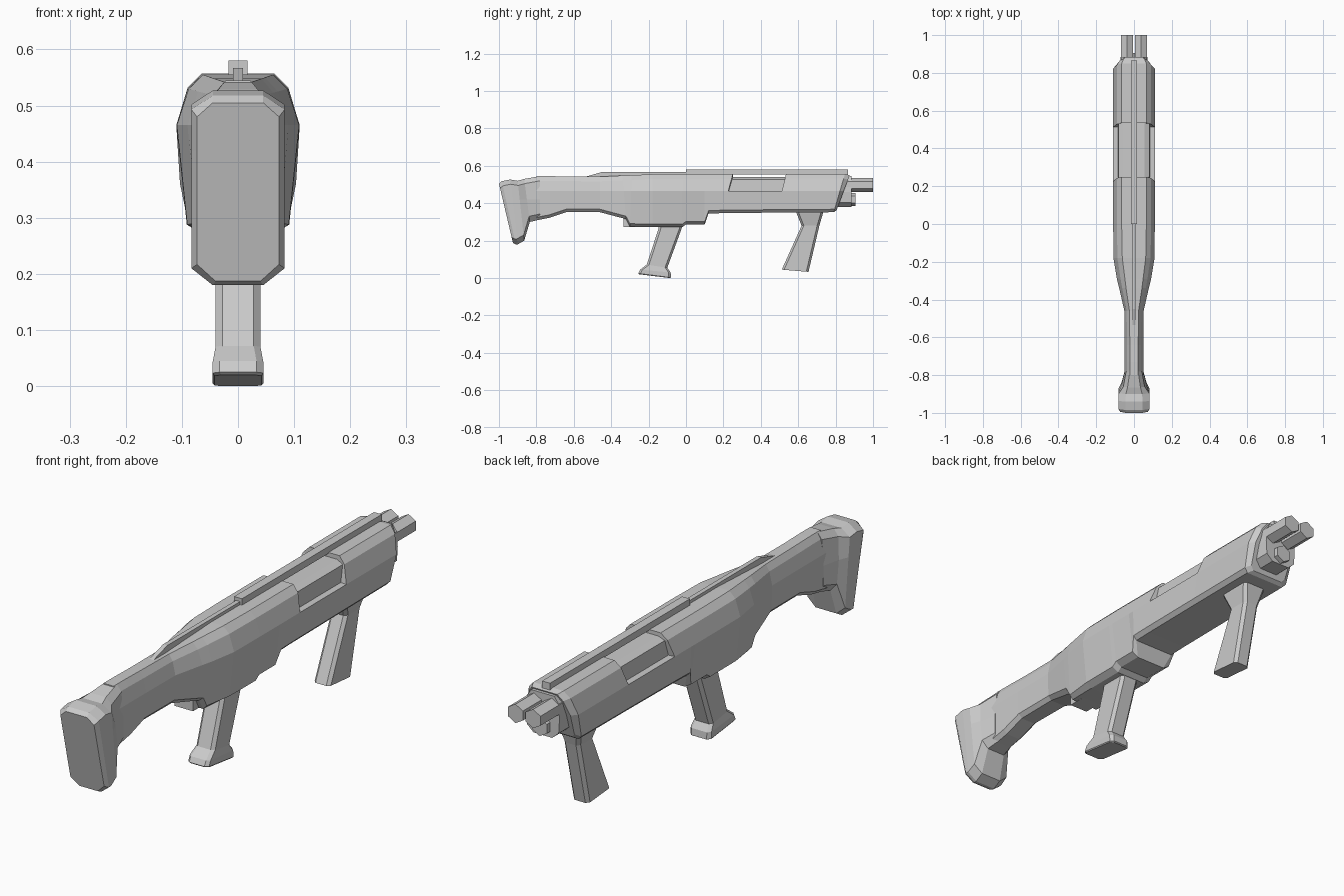
import bpy, bmesh, math


def loft(name, rings):
    """Skin a list of equal-length closed rings and cap both ends."""
    bm = bmesh.new()
    vs = [[bm.verts.new(p) for p in r] for r in rings]
    n = len(rings[0])
    for a, b in zip(vs, vs[1:]):
        for i in range(n):
            j = (i + 1) % n
            bm.faces.new((a[i], a[j], b[j], b[i]))
    bm.faces.new(vs[0])
    bm.faces.new(vs[-1])
    bmesh.ops.remove_doubles(bm, verts=bm.verts, dist=1e-5)
    bmesh.ops.recalc_face_normals(bm, faces=bm.faces)
    me = bpy.data.meshes.new(name)
    bm.to_mesh(me)
    bm.free()
    ob = bpy.data.objects.new(name, me)
    bpy.context.collection.objects.link(ob)
    return ob


def section(yb, yt, zt, zb, w, wt, wb, inner=None, f=0.55, sh=0.025, zm=0.465, low=0.94, lo=0.016):
    """Mirrored body cross-section; y leans from yb (bottom) to yt (top)."""
    wi = inner or w
    sx = inner - 0.003 if inner else wt + (w - wt) * f
    sz = zt - (0.012 if inner else sh)
    half = [(wt, zt), (sx, sz), (wi, zm), (w, zm), (w * low, zb + lo), (wb, zb)]
    full = half + [(-x, z) for x, z in reversed(half)]
    return [(x, yb + (yt - yb) * (z - zb) / (zt - zb), z) for x, z in full]


def grip_ring(yr, yf, zr, zf, w, c=0.012):
    """Chamfered rectangle seen from above, tilted from zr (rear) to zf (front)."""
    pts = [(w - c, yr), (w, yr + c), (w, yf - c), (w - c, yf),
           (c - w, yf), (-w, yf - c), (-w, yr + c), (c - w, yr)]
    return [(x, y, zr + (zf - zr) * (y - yr) / (yf - yr)) for x, y in pts]


def box(name, x, y0, y1, z0, z1, rear_slope=0.0):
    return loft(name, [[(s * x, y0, z0), (s * x, y0 + rear_slope, z1),
                        (s * x, y1, z1), (s * x, y1, z0)] for s in (-1, 1)])


def hex_tube(name, x, z, r, y0, y1):
    return loft(name, [[(x + r * math.sin(k * math.pi / 3), y, z + r * math.cos(k * math.pi / 3))
                        for k in range(6)] for y in (y0, y1)])


# Receiver and slim stock, with the stepped recess near the front
body = [
    (-0.82, -0.80, 0.545, 0.305, 0.05, 0.022, 0.032),
    (-0.73, -0.73, 0.545, 0.322, 0.05, 0.022, 0.032),
    (-0.64, -0.64, 0.543, 0.352, 0.05, 0.022, 0.032),
    (-0.46, -0.46, 0.542, 0.352, 0.051, 0.024, 0.034),
    (-0.32, -0.34, 0.548, 0.315, 0.08, 0.042, 0.055),
    (-0.30, -0.29, 0.55, 0.275, 0.09, 0.048, 0.06),
    (-0.18, -0.18, 0.555, 0.272, 0.109, 0.062, 0.065),
    (-0.02, -0.02, 0.555, 0.272, 0.11, 0.065, 0.065),
    (0.00, 0.00, 0.555, 0.287, 0.11, 0.065, 0.065),
    (0.10, 0.10, 0.555, 0.287, 0.11, 0.065, 0.065),
    (0.12, 0.13, 0.555, 0.345, 0.11, 0.065, 0.088),
    (0.195, 0.25, 0.555, 0.347, 0.11, 0.065, 0.088),
]
rings = [section(*s, low=0.94 if s[3] > 0.3 else 0.83) for s in body]
rings += [section(*s) for s in [
    (0.195, 0.25, 0.54, 0.347, 0.11, 0.055, 0.088, 0.084),
    (0.485, 0.535, 0.54, 0.35, 0.11, 0.055, 0.088, 0.084),
    (0.485, 0.535, 0.557, 0.35, 0.11, 0.065, 0.088),
    (0.79, 0.85, 0.557, 0.352, 0.11, 0.065, 0.088),
    (0.805, 0.875, 0.55, 0.362, 0.09, 0.055, 0.07)]]
loft("receiver", rings)

# Butt with recoil pad
butt = [
    (-0.925, -1.0, 0.505, 0.187, 0.073, 0.045, 0.04),
    (-0.91, -0.985, 0.518, 0.18, 0.083, 0.045, 0.045),
    (-0.90, -0.94, 0.527, 0.18, 0.083, 0.045, 0.045),
    (-0.865, -0.90, 0.52, 0.2, 0.081, 0.043, 0.045),
    (-0.835, -0.865, 0.53, 0.3, 0.066, 0.034, 0.04),
    (-0.78, -0.78, 0.545, 0.313, 0.05, 0.022, 0.032),
]
loft("butt_stock", [section(*s, f=1 if s[0] < -0.84 else 0.7, zm=0.42, low=1, lo=0.03) for s in butt])

# Top rib and sight rail
box("top_rib", 0.009, -0.56, 0.02, 0.535, 0.567, 0.11)
box("top_rail", 0.017, 0.0, 0.865, 0.553, 0.58)

# Small catch behind the grip
box("rear_catch", 0.04, -0.335, -0.26, 0.274, 0.33)

# Main grip with flared foot
loft("main_grip", [
    grip_ring(-0.14, -0.01, 0.31, 0.31, 0.042),
    grip_ring(-0.148, -0.025, 0.26, 0.26, 0.04),
    grip_ring(-0.21, -0.10, 0.072, 0.055, 0.04),
    grip_ring(-0.245, -0.082, 0.045, 0.03, 0.045),
    grip_ring(-0.255, -0.08, 0.025, 0.003, 0.045),
    grip_ring(-0.25, -0.085, 0.02, 0.0, 0.042)])

# Forward grip, flared where it meets the receiver
loft("forward_grip", [
    grip_ring(0.59, 0.735, 0.36, 0.36, 0.052),
    grip_ring(0.592, 0.732, 0.345, 0.345, 0.05),
    grip_ring(0.618, 0.713, 0.28, 0.28, 0.035),
    grip_ring(0.512, 0.655, 0.045, 0.033, 0.035)])

# Nose block, twin barrels and lower tube
loft("nose_block", [section(y, y, 0.545, 0.38, 0.072, 0.05, 0.04, f=0.8, zm=0.46, low=0.95, lo=0.025)
                    for y in (0.78, 0.885)])
for side, s in (("left", -1), ("right", 1)):
    hex_tube(side + "_barrel", s * 0.038, 0.498, 0.037, 0.8, 1.0)
hex_tube("lower_tube", 0, 0.42, 0.036, 0.8, 0.905)
